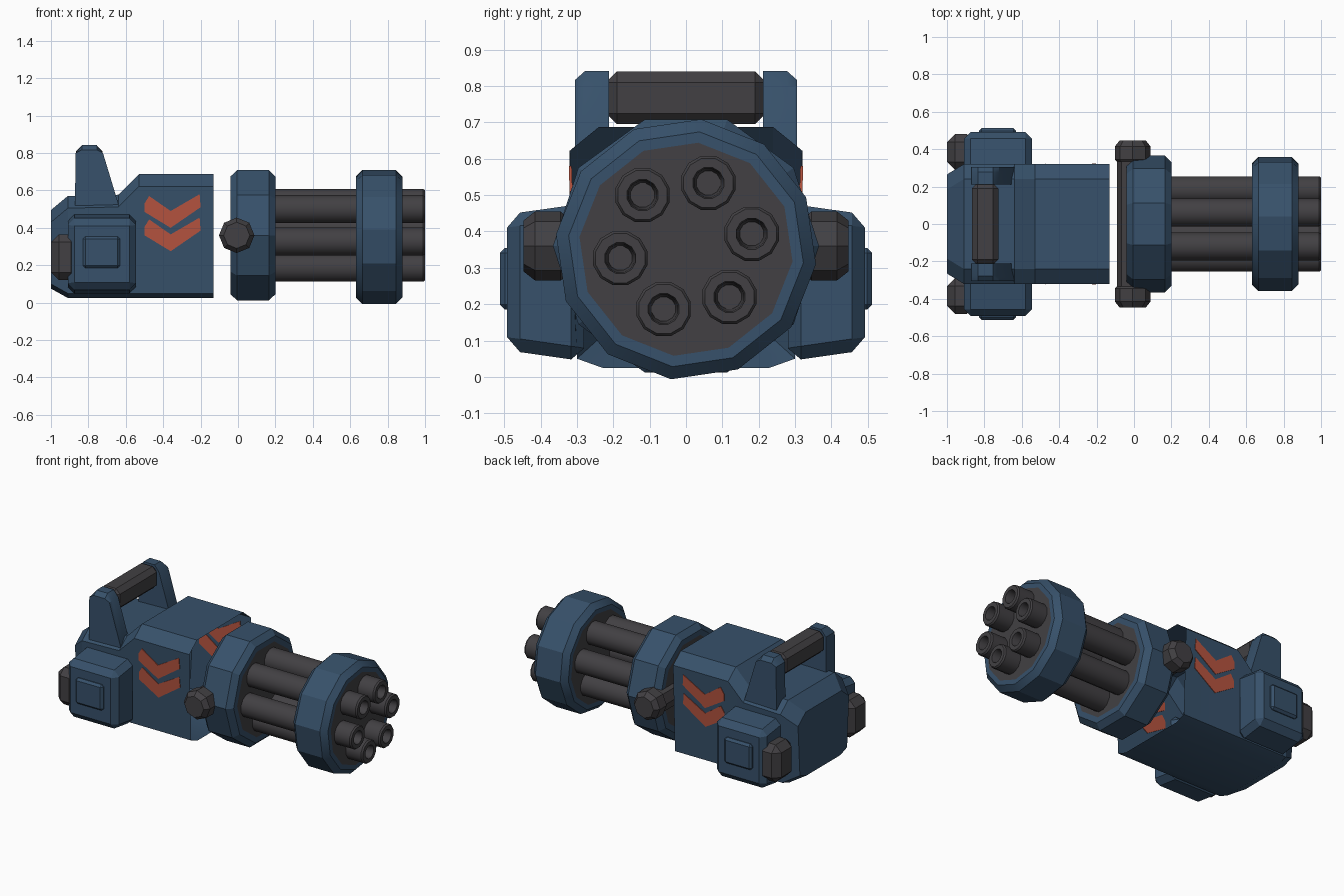
import bpy, bmesh, math

if "Cube" in bpy.data.objects:
    bpy.data.objects.remove(bpy.data.objects["Cube"])

def material(name, rgb):
    m = bpy.data.materials.new(name)
    m.diffuse_color = (*rgb, 1)
    m.use_nodes = True
    m.node_tree.nodes["Principled BSDF"].inputs["Base Color"].default_value = m.diffuse_color
    return m

BLUE = material("steel_blue", (0.038, 0.082, 0.145))
GREY = material("dark_grey", (0.054, 0.051, 0.056))
ORANGE = material("orange_paint", (0.47, 0.088, 0.05))

def finish(bm, name, mats, angle=25, bevel=0.0):
    """Turn a bmesh into a shaded object, with optional chamfered edges."""
    if bevel:
        bmesh.ops.bevel(bm, geom=bm.edges[:], offset=bevel, segments=1,
                        affect='EDGES', clamp_overlap=True)
    bmesh.ops.recalc_face_normals(bm, faces=bm.faces[:])
    me = bpy.data.meshes.new(name)
    bm.to_mesh(me)
    bm.free()
    ob = bpy.data.objects.new(name, me)
    bpy.context.collection.objects.link(ob)
    for m in mats:
        me.materials.append(m)
    bpy.ops.object.select_all(action='DESELECT')
    ob.select_set(True)
    bpy.context.view_layer.objects.active = ob
    bpy.ops.object.shade_smooth_by_angle(angle=math.radians(angle))
    return ob

def loft(bm, loops, cap_start=True, cap_end=True):
    """Skin a list of equal-length point loops."""
    rings = [[bm.verts.new(p) for p in lp] for lp in loops]
    n = len(rings[0])
    for a, b in zip(rings, rings[1:]):
        for i in range(n):
            j = (i + 1) % n
            bm.faces.new((a[i], a[j], b[j], b[i]))
    if cap_start:
        bm.faces.new(rings[0])
    if cap_end:
        bm.faces.new(rings[-1])

def lathe(name, profile, sides, turn, centre, axis, mat, angle=25, hub=None):
    """Revolve (distance, radius) pairs around the x or y axis."""
    bm = bmesh.new()
    loops = []
    for t, r in profile:
        lp = []
        for k in range(sides):
            a = math.radians(turn) + k * math.tau / sides
            u, w = r * math.cos(a), r * math.sin(a)
            p = (t, u, w) if axis == 'x' else (u, t, w)
            lp.append(tuple(c + d for c, d in zip(centre, p)))
        loops.append(lp)
    loft(bm, loops)
    if hub:                       # end caps take the second material
        for f in bm.faces:
            if len(f.verts) == sides:
                f.material_index = 1
    return finish(bm, name, [mat, hub] if hub else [mat], angle)

def box(name, x, y, z, mat, bevel, dz=0.0):
    """Chamfered box; dz shrinks the height at the y[1] end."""
    bm = bmesh.new()
    loft(bm, [[(x[0], yy, z[0] + s), (x[1], yy, z[0] + s),
               (x[1], yy, z[1] - s), (x[0], yy, z[1] - s)]
              for yy, s in ((y[0], 0), (y[1], dz))])
    return finish(bm, name, [mat], bevel=bevel)

# Main housing: an open-fronted shell lofted along x
def section(x, bottom, top, w):
    half = [(w - 0.09, bottom), (w - 0.02, bottom + 0.025),
            (w, top - 0.065), (w - 0.08, top)]
    return [(x, y, z) for y, z in half] + [(x, -y, z) for y, z in half[::-1]]

bm = bmesh.new()
loft(bm, [section(-1.0, 0.075, 0.495, 0.265), section(-0.91, 0.025, 0.57, 0.32),
          section(-0.64, 0.025, 0.577, 0.32), section(-0.53, 0.025, 0.687, 0.32),
          section(-0.13, 0.025, 0.687, 0.32)], cap_end=False)
finish(bm, "housing", [BLUE])

# Painted chevrons, thin plates through the housing walls
V = [(-0.5, 0.53), (-0.475, 0.57), (-0.36, 0.49), (-0.205, 0.58),
     (-0.2, 0.51), (-0.36, 0.40), (-0.5, 0.485)]
for side, label in ((-1, "front"), (1, "back")):
    for k in range(2):
        bm = bmesh.new()
        pts = [(x, z - 0.125 * k) for x, z in V]
        wall = lambda z: 0.30 + 0.02 * (z - 0.05) / 0.572
        loft(bm, [[(x, side * (wall(z) + d), z) for x, z in pts]
                  for d in (-0.004, 0.004)])
        finish(bm, f"chevron_{label}_{k + 1}", [ORANGE])

    # Side pod with cover plate and rear knob
    box(f"pod_{label}", (-0.91, -0.545), (side * 0.28, side * 0.492),
        (0.043, 0.477), BLUE, 0.036, dz=0.03)
    box(f"pod_plate_{label}", (-0.83, -0.63), (side * 0.47, side * 0.512),
        (0.185, 0.355), BLUE, 0.014)
    box(f"pod_knob_{label}", (-1.0, -0.85), (side * 0.29, side * 0.48),
        (0.12, 0.365), GREY, 0.042)

    # Handle post
    bm = bmesh.new()
    prof = [(-0.872, 0.50), (-0.868, 0.80), (-0.835, 0.842), (-0.755, 0.842),
            (-0.722, 0.80), (-0.64, 0.53), (-0.64, 0.50)]
    loft(bm, [[(x, side * y, z if z < 0.81 else z - drop) for x, z in prof]
              for y, drop in ((0.212, 0), (0.277, 0), (0.305, 0.025))])
    finish(bm, f"handle_post_{label}", [BLUE])

    # Octagonal pivot end
    lathe(f"pivot_end_{label}",
          [(side * 0.32, 0.07), (side * 0.345, 0.095),
           (side * 0.415, 0.095), (side * 0.447, 0.07)],
          8, 0, (-0.007, 0, 0.36), 'y', GREY)

# Handle grip and pivot rod
box("handle_grip", (-0.866, -0.725), (-0.22, 0.22), (0.695, 0.84), GREY, 0.03)
lathe("pivot_rod", [(-0.34, 0.083), (0.34, 0.083)], 8, 0,
      (-0.007, 0, 0.36), 'y', GREY)

# Barrel collars with dark hubs
def collar(name, x0, x1, radius, sides, turn, z):
    lathe(name, [(x0, 0.295), (x0, radius - 0.035), (x0 + 0.035, radius),
                 (x1 - 0.035, radius), (x1, radius - 0.035), (x1, 0.295)],
          sides, turn, (0, 0, z), 'x', BLUE, hub=GREY)

collar("rear_collar", -0.04, 0.20, 0.366, 10, 0, 0.36)
collar("front_collar", 0.63, 0.88, 0.36, 12, -6.6, 0.351)

# Six hollow barrels
for k in range(6):
    a = math.radians(10.5 + 60 * k)
    lathe(f"barrel_{k + 1}",
          [(0.15, 0.077), (0.99, 0.077), (1.0, 0.07), (1.0, 0.044),
           (0.985, 0.04), (0.90, 0.034)],
          12, 15, (0, 0.184 * math.cos(a), 0.36 + 0.184 * math.sin(a)),
          'x', GREY, angle=32)
